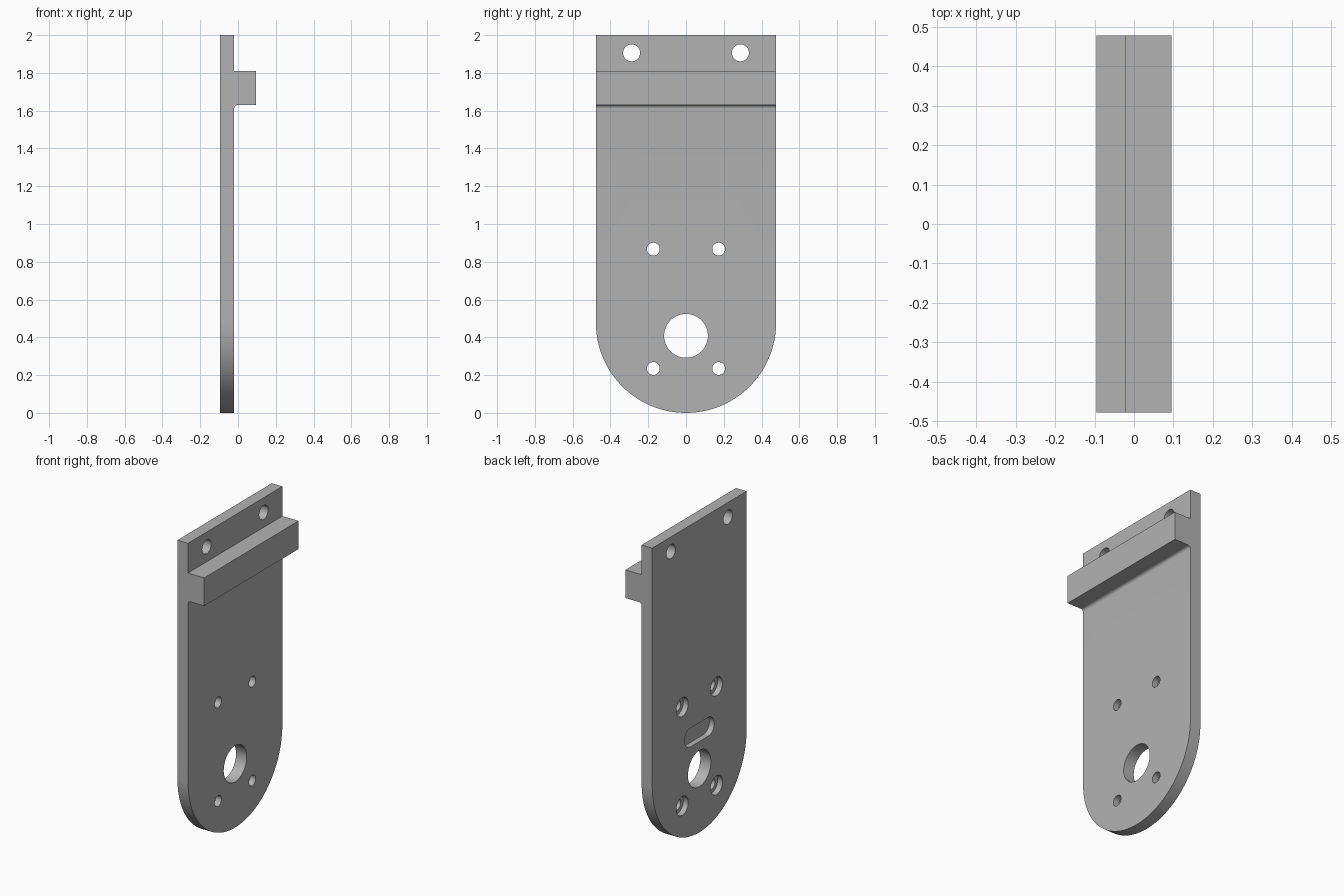
import bpy, bmesh, math
from mathutils import Vector

cube = bpy.data.objects.get("Cube")
if cube:
    bpy.data.objects.remove(cube, do_unlink=True)

BACK, FACE, FRONT = -0.095, -0.02, 0.095   # plate back, plate face, rail front
HALF = 0.477                               # half width, also the bottom radius
POCKET = 0.035                             # depth of the recesses in the back

metal = bpy.data.materials.new("plain grey")
metal.use_nodes = True
grey = (0.45, 0.45, 0.45, 1)
metal.diffuse_color = grey
metal.node_tree.nodes["Principled BSDF"].inputs["Base Color"].default_value = grey


def prism(name, points, direction):
    """Extrude a closed outline of 3D points along a vector."""
    bm = bmesh.new()
    face = bm.faces.new([bm.verts.new(p) for p in points])
    top = bmesh.ops.extrude_face_region(bm, geom=[face])["geom"]
    bmesh.ops.translate(bm, vec=Vector(direction),
                        verts=[v for v in top if isinstance(v, bmesh.types.BMVert)])
    bmesh.ops.recalc_face_normals(bm, faces=bm.faces)
    mesh = bpy.data.meshes.new(name)
    bm.to_mesh(mesh)
    bm.free()
    mesh.materials.append(metal)
    obj = bpy.data.objects.new(name, mesh)
    bpy.context.collection.objects.link(obj)
    return obj


def arc(cy, cz, r, start, end, steps):
    angles = [math.radians(start + (end - start) * i / steps) for i in range(steps + 1)]
    return [(cy + r * math.cos(a), cz + r * math.sin(a)) for a in angles]


def combine(obj, other, operation):
    """Apply a boolean and discard the helper."""
    bpy.context.view_layer.objects.active = obj
    mod = obj.modifiers.new(operation, 'BOOLEAN')
    mod.operation, mod.object, mod.solver = operation, other, 'EXACT'
    bpy.ops.object.modifier_apply(modifier=mod.name)
    bpy.data.objects.remove(other, do_unlink=True)


def cut(y, z, r, stretch=0, x0=BACK - 0.1, x1=FACE + 0.1):
    """Cut a round hole, or a slot when stretched sideways."""
    outline = arc(y + stretch, z, r, -90, 90, 24) + arc(y - stretch, z, r, 90, 270, 24)
    if not stretch:
        outline = arc(y, z, r, 0, 360, 48)[:-1]
    combine(plate, prism("cutter", [(x0, a, b) for a, b in outline], (x1 - x0, 0, 0)),
            'DIFFERENCE')


# Plate with a round lower end
outline = [(HALF, 2), (-HALF, 2)] + arc(0, HALF, HALF, 180, 360, 72)
plate = prism("mounting_plate", [(BACK, y, z) for y, z in outline], (FACE - BACK, 0, 0))

# Cross rail with a small fillet under it
FILLET = 0.018
section = [(-0.06, 1.81), (FRONT, 1.81), (FRONT, 1.63)]
section += arc(FACE + FILLET, 1.63 - FILLET, FILLET, 90, 180, 8)
section += [(-0.06, 1.63 - FILLET)]
rail = prism("cross_rail", [(x, -HALF, z) for x, z in section], (0, 2 * HALF, 0))
combine(plate, rail, 'UNION')

# Upper holes and counterbored screw holes
for side in (-1, 1):
    cut(side * 0.288, 1.906, 0.045)
    for z in (0.235, 0.867):
        cut(side * 0.173, z, 0.034)
        cut(side * 0.173, z, 0.06, x1=BACK + POCKET)

# Shaft hole and blind slot in the back
cut(0, 0.408, 0.116)
cut(0, 0.641, 0.06, stretch=0.09, x1=BACK + POCKET)

bpy.ops.object.select_all(action='DESELECT')
plate.select_set(True)
bpy.context.view_layer.objects.active = plate
bpy.ops.object.shade_smooth_by_angle(angle=math.radians(30))
